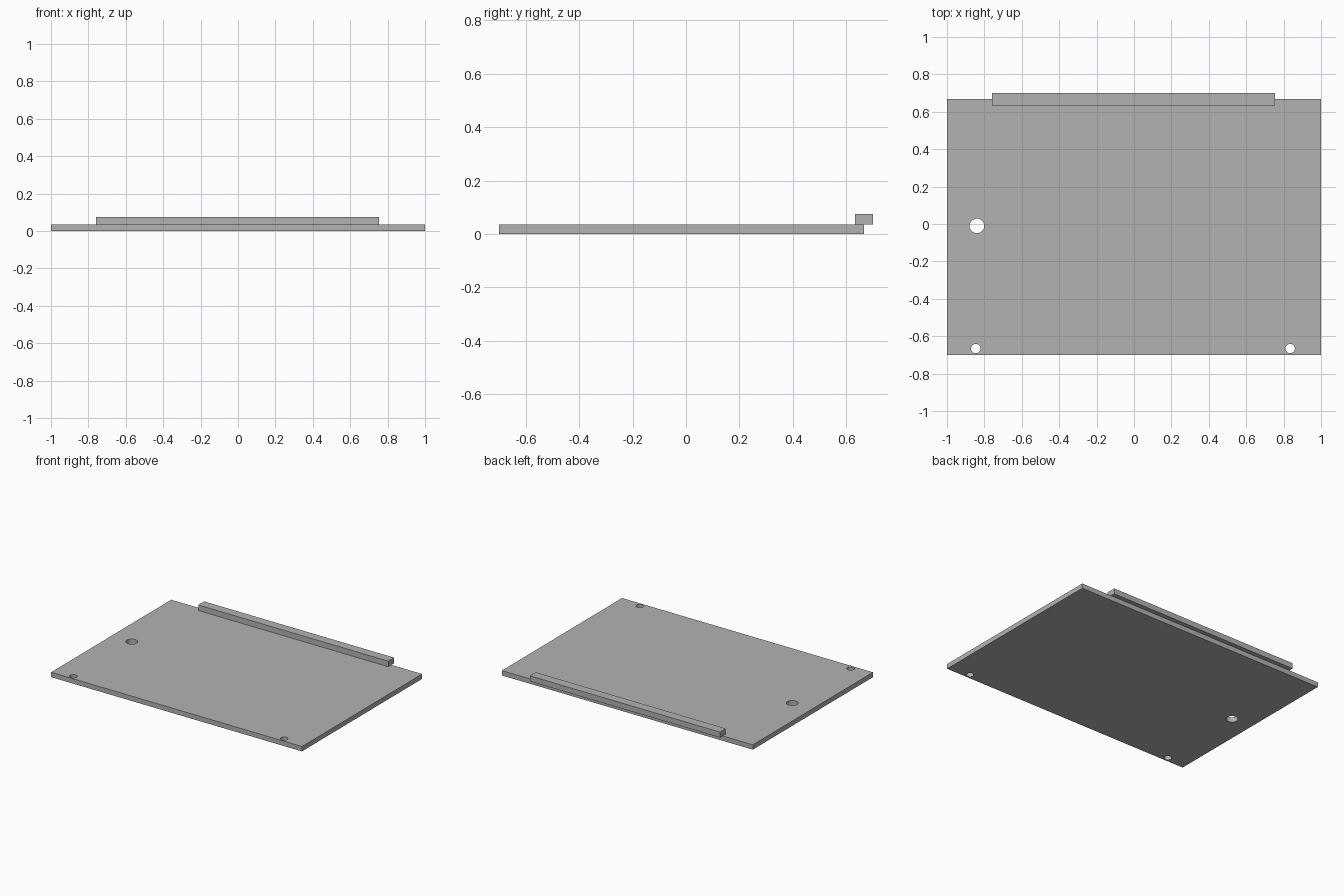
import bpy
import bmesh
from mathutils import Matrix, Vector

cube = bpy.data.objects.get("Cube")
if cube:
    bpy.data.objects.remove(cube, do_unlink=True)

grey = bpy.data.materials.new("plain_grey")
grey.use_nodes = True
grey.diffuse_color = (0.45, 0.45, 0.45, 1)
grey.node_tree.nodes["Principled BSDF"].inputs["Base Color"].default_value = grey.diffuse_color


def add_object(name, bm):
    mesh = bpy.data.meshes.new(name)
    bm.to_mesh(mesh)
    bm.free()
    mesh.materials.append(grey)
    obj = bpy.data.objects.new(name, mesh)
    bpy.context.collection.objects.link(obj)
    return obj


def box(name, low, high):
    low, high = Vector(low), Vector(high)
    bm = bmesh.new()
    bmesh.ops.create_cube(bm, size=1, matrix=Matrix.Translation((low + high) / 2)
                          @ Matrix.Diagonal((high - low).to_4d()))
    return add_object(name, bm)


def drill(target, name, x, y, radius):
    bm = bmesh.new()
    bmesh.ops.create_cone(bm, cap_ends=True, segments=48, radius1=radius, radius2=radius,
                          depth=0.3, matrix=Matrix.Translation((x, y, 0)))
    cutter = add_object(name, bm)
    cutter.hide_render = True
    cutter.hide_viewport = True
    cutter.display_type = 'WIRE'
    cut = target.modifiers.new(name, 'BOOLEAN')
    cut.operation = 'DIFFERENCE'
    cut.solver = 'EXACT'
    cut.object = cutter


# Flat base plate with three through holes
thickness = 0.035
plate = box("base_plate", (-1, -0.7, 0), (1, 0.668, thickness))
drill(plate, "large_hole_cutter", -0.84, -0.01, 0.039)
drill(plate, "right_hole_cutter", -0.846, -0.666, 0.025)
drill(plate, "left_hole_cutter", 0.835, -0.666, 0.025)

# Connector bar overhanging the rear edge
box("rear_bar", (-0.76, 0.633, thickness), (0.755, 0.7, 0.075))

# Keep hole walls smooth and rims sharp
bpy.ops.object.select_all(action='DESELECT')
plate.select_set(True)
bpy.context.view_layer.objects.active = plate
for modifier in list(plate.modifiers):
    cutter = modifier.object
    bpy.ops.object.modifier_apply(modifier=modifier.name)
    bpy.data.objects.remove(cutter, do_unlink=True)
bpy.ops.object.shade_smooth_by_angle()
